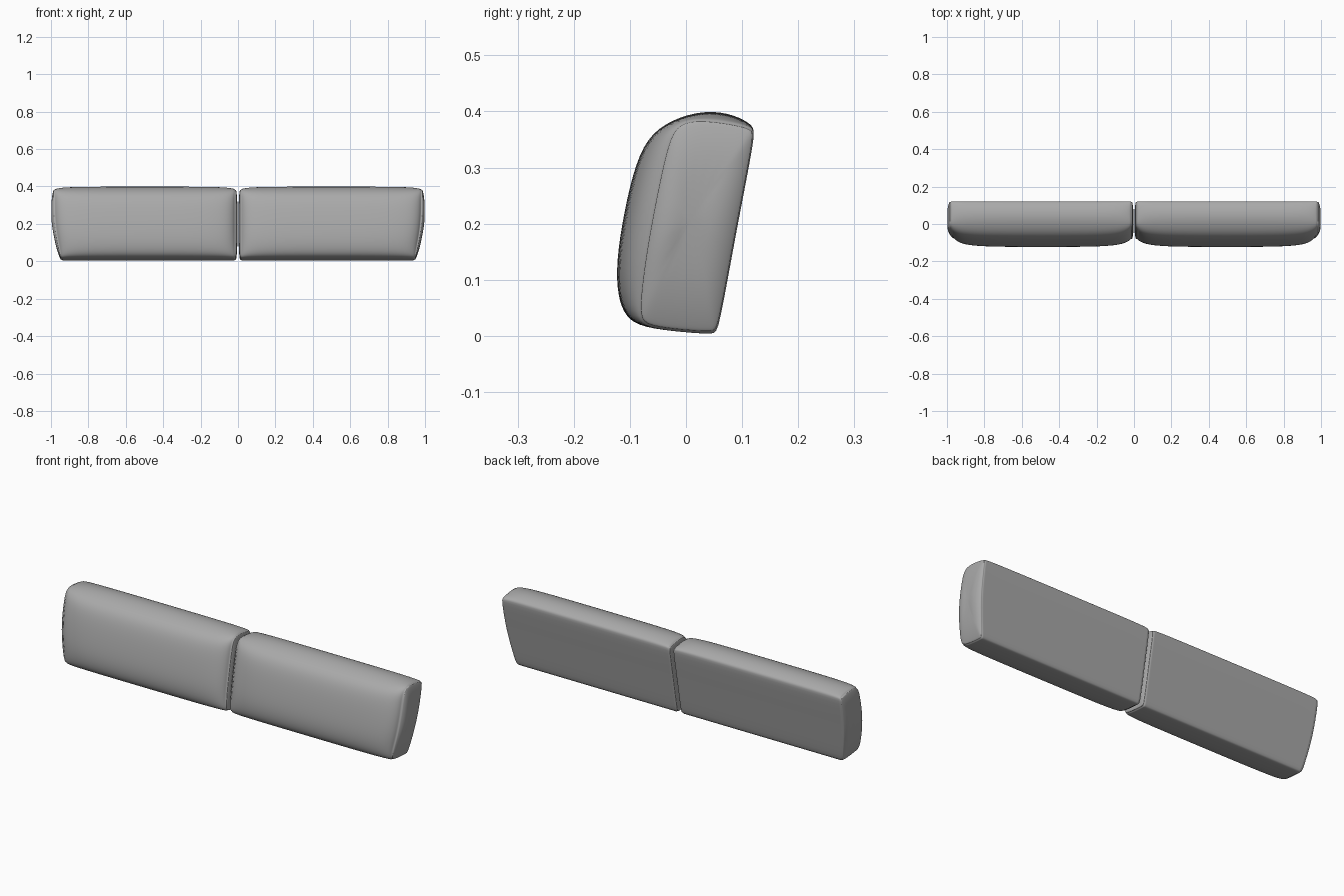
import bpy
import bmesh
from mathutils import Vector

cube = bpy.data.objects.get("Cube")
if cube:
    bpy.data.objects.remove(cube)

# Upholstery colour
fabric = bpy.data.materials.new("grey_fabric")
fabric.use_nodes = True
colour = (0.4, 0.4, 0.4, 1)
fabric.diffuse_color = colour
shader = fabric.node_tree.nodes["Principled BSDF"]
shader.inputs["Base Color"].default_value = colour
shader.inputs["Roughness"].default_value = 0.8

# Cross-sections (y, z): the padded middle and the flatter seam at each end
middle = [(.05, .003), (.058, .008), (.09, .19), (.124, .36), (.12, .376),
          (.085, .395), (.04, .402), (-.01, .392), (-.062, .364), (-.09, .31),
          (-.111, .22), (-.125, .13), (-.122, .07), (-.108, .034), (-.08, .015), (0, .006)]
seam = [(.05, .003), (.058, .008), (.09, .19), (.124, .36), (.12, .372),
        (.085, .38), (.045, .386), (.004, .387), (-.022, .372), (-.036, .33),
        (-.053, .25), (-.07, .16), (-.081, .08), (-.084, .03), (-.07, .014), (0, .006)]
centre = sum((Vector(p) for p in seam), Vector((0, 0))) / len(seam)

# Padding: distance from an end, share of the middle cross-section
padding = [(.008, 0), (.014, .2), (.03, .45), (.06, .7), (.12, .88), (.25, 1)]
# End panel: offset from the end, scale of the seam outline (first ones form the groove)
panel = [(.004, .975), (0, .985), (-.003, .95), (-.011, .75), (-.014, .4)]


def outer_edge(z):
    """The outer end leans inwards below half height."""
    return .985 - .04 * max(0, min(1, (.2 - z) / .2))


def blend(share):
    return [Vector(a).lerp(Vector(b), share) for a, b in zip(seam, middle)]


def scaled(factor):
    return [centre + (Vector(p) - centre) * factor for p in seam]


def build_cushion(name, side):
    bm = bmesh.new()
    rings = []

    def add_ring(outline, distance, outer):
        ring = []
        for y, z in outline:
            x = outer_edge(z) - distance if outer else .011 + distance * (.6 if distance < 0 else 1)
            ring.append(bm.verts.new((side * x, y, z)))
        rings.append(ring)

    # Inner panel and padding, then the outer half in reverse order
    for offset, factor in reversed(panel):
        add_ring(scaled(factor), offset, False)
    for distance, share in padding:
        add_ring(blend(share), distance, False)
    for distance, share in reversed(padding):
        add_ring(blend(share), distance, True)
    for offset, factor in panel:
        add_ring(scaled(factor), offset, True)

    # Skin the rings and close both ends
    count = len(seam)
    for a, b in zip(rings, rings[1:]):
        for i in range(count):
            j = (i + 1) % count
            bm.faces.new((a[i], a[j], b[j], b[i]))
    bm.faces.new(rings[0])
    bm.faces.new(rings[-1])
    bmesh.ops.recalc_face_normals(bm, faces=bm.faces)
    for face in bm.faces:
        face.smooth = True

    mesh = bpy.data.meshes.new(name)
    bm.to_mesh(mesh)
    bm.free()
    mesh.materials.append(fabric)
    cushion = bpy.data.objects.new(name, mesh)
    bpy.context.collection.objects.link(cushion)
    rounding = cushion.modifiers.new("rounding", "SUBSURF")
    rounding.levels = rounding.render_levels = 2


build_cushion("left_back_cushion", 1)
build_cushion("right_back_cushion", -1)
